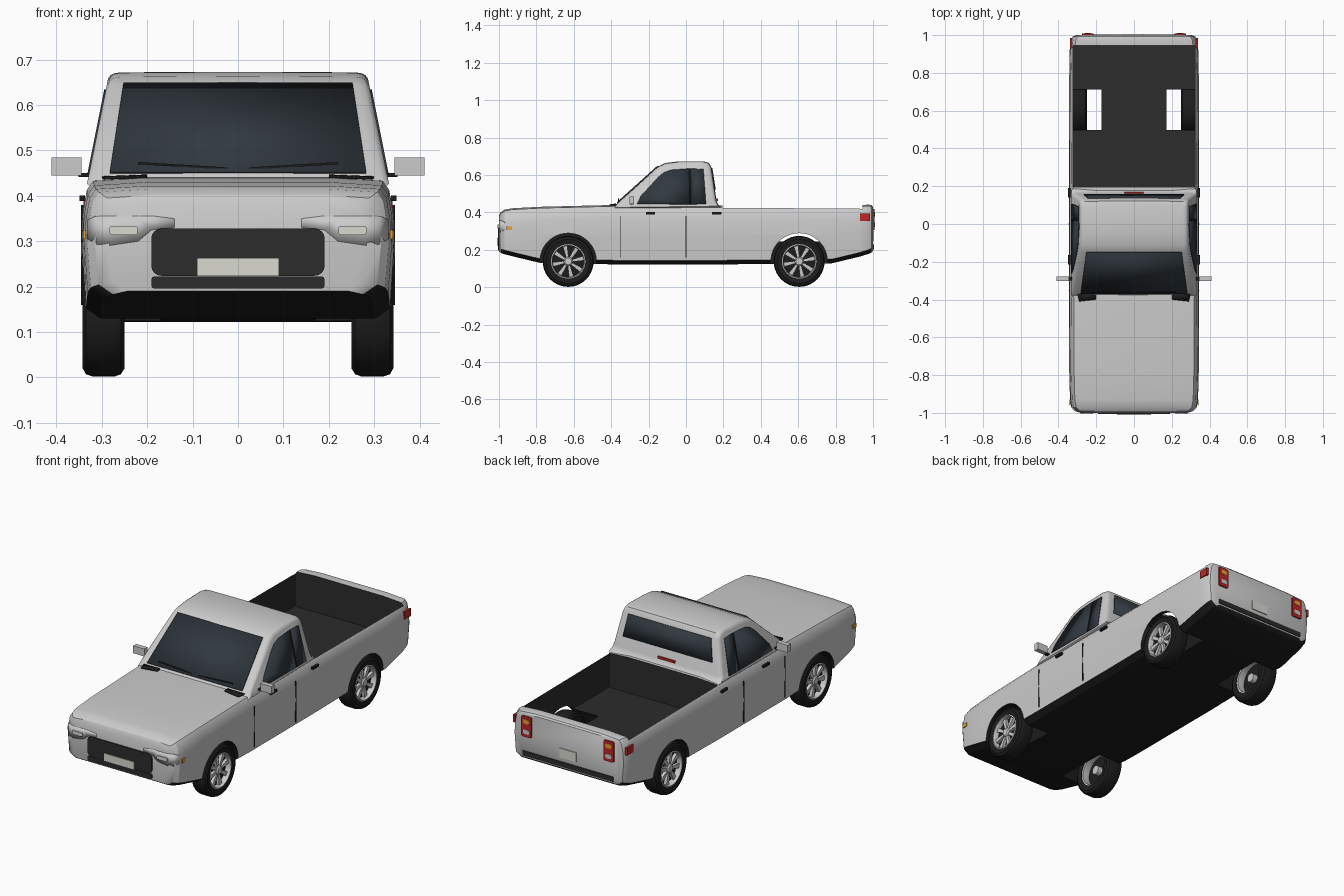
import bpy, bmesh, math
from mathutils import Vector

if "Cube" in bpy.data.objects:
    bpy.data.objects.remove(bpy.data.objects["Cube"])

def mat(name, r, g, b):
    m = bpy.data.materials.new(name)
    m.diffuse_color = (r, g, b, 1)
    m.use_nodes = True
    m.node_tree.nodes["Principled BSDF"].inputs["Base Color"].default_value = m.diffuse_color
    return m

PAINT = mat("paint", .6, .6, .6)
BLACK = mat("black_plastic", .012, .012, .012)
DARK = mat("bed_liner", .025, .025, .025)
GLASS = mat("tinted_glass", .03, .04, .05)
RED = mat("red_lens", .5, .02, .02)
ORANGE = mat("orange_lens", .8, .35, .03)
PALE = mat("pale_lens", .72, .72, .74)
PLATE = mat("plate", .7, .7, .64)
AXLES = (-.63, .605)
AXLE_Z = .138

def select(ob):
    bpy.ops.object.select_all(action='DESELECT')
    ob.select_set(True)
    bpy.context.view_layer.objects.active = ob

def finish(bm, name, m=None, mirror=False, angle=35, loc=(0, 0, 0)):
    bmesh.ops.recalc_face_normals(bm, faces=bm.faces)
    me = bpy.data.meshes.new(name)
    bm.to_mesh(me)
    bm.free()
    ob = bpy.data.objects.new(name, me)
    bpy.context.collection.objects.link(ob)
    ob.location = loc
    if m:
        me.materials.append(m)
    select(ob)
    bpy.ops.object.shade_smooth_by_angle(angle=math.radians(angle))
    if mirror:
        ob.modifiers.new("mirror", 'MIRROR').use_mirror_merge = False
    return ob

def loft(rings, caps=True, loop=False):
    bm = bmesh.new()
    vs = [[bm.verts.new(p) for p in r] for r in rings]
    n = len(vs[0])
    pairs = list(zip(vs, vs[1:])) + ([(vs[-1], vs[0])] if loop else [])
    for a, b in pairs:
        for i in range(n):
            j = (i + 1) % n
            bm.faces.new((a[i], a[j], b[j], b[i]))
    if caps and not loop:
        bm.faces.new(vs[0])
        bm.faces.new(vs[-1])
    return bm

def box(name, c, s, m=None, mirror=False, bevel=0, rot=0):
    bm = bmesh.new()
    bmesh.ops.create_cube(bm, size=1)
    for v in bm.verts:
        v.co = Vector((v.co.x * s[0], v.co.y * s[1], v.co.z * s[2]))
    if bevel:  # round the outline seen from the front
        ed = [e for e in bm.edges if abs((e.verts[0].co - e.verts[1].co).normalized().y) > .9]
        bmesh.ops.bevel(bm, geom=ed, offset=bevel, segments=4, profile=.5, affect='EDGES')
    ca, sa = math.cos(rot), math.sin(rot)
    for v in bm.verts:
        x, y, z = v.co
        v.co = Vector((x * ca + z * sa, y, z * ca - x * sa)) + Vector(c)
    return finish(bm, name, m, mirror)

def panel(name, pts, m, mirror=False, t=.006):
    bm = bmesh.new()
    bm.faces.new([bm.verts.new(p) for p in pts])
    ob = finish(bm, name, m)
    sol = ob.modifiers.new("thickness", 'SOLIDIFY')
    sol.thickness, sol.offset = t, 0
    if mirror:
        ob.modifiers.new("mirror", 'MIRROR').use_mirror_merge = False
    return ob

# Lower body: cross-sections lofted from nose to tail
def section(y, w, zb, zt):
    right = [(w - .04, zb), (w - .008, zb + .022), (w, (zb + zt) / 2), (w - .004, zt - .07),
             (w - .012, zt - .025), (w - .026, zt - .005), (w * .6, zt + .002)]
    return [(x, y, z) for x, z in right] + [(-x, y, z) for x, z in reversed(right)]

STATIONS = [(-1, .285, .19, .38), (-.99, .315, .183, .4), (-.97, .332, .176, .413), (-.93, .339, .166, .42),
            (-.78, .343, .13, .428), (-.38, .345, .122, .438), (-.3, .345, .122, .435), (.2, .345, .122, .434),
            (.78, .343, .128, .433), (.93, .34, .164, .436), (.975, .334, .178, .44), (.993, .324, .186, .436),
            (1, .305, .195, .428)]
body = finish(loft([section(*s) for s in STATIONS]), "body", PAINT)

# Cut the cargo bed and the wheel wells
cutters = [box("bed_cutter", (0, .57, .445), (.644, .75, .40))]
for y in AXLES:
    for s in (-1, 1):
        bpy.ops.mesh.primitive_cylinder_add(vertices=48, radius=.151, depth=.25,
                                            location=(s * .297, y, AXLE_Z), rotation=(0, math.pi / 2, 0))
        cutters.append(bpy.context.object)
for c in cutters:
    c.hide_render = True
    b = body.modifiers.new("cut", 'BOOLEAN')
    b.operation, b.solver, b.object = 'DIFFERENCE', 'EXACT', c
    select(body)
    bpy.ops.object.modifier_apply(modifier=b.name)
for c in cutters:
    bpy.data.objects.remove(c, do_unlink=True)
body.data.materials.clear()
for m in (PAINT, DARK, BLACK):
    body.data.materials.append(m)
for p in body.data.polygons:
    c, n = p.center, p.normal
    p.material_index = 0
    if abs(c.x) < .3225 and .194 < c.y < .946 and .2 < c.z < .425:
        p.material_index = 1
    elif n.z < -.5 and c.z < .22:
        p.material_index = 2
    elif abs(c.x) < .335 and min(math.hypot(c.y - a, c.z - AXLE_Z) for a in AXLES) < .152:
        p.material_index = 2
select(body)
bpy.ops.object.shade_smooth_by_angle(angle=math.radians(30))

# Cab: side profile swept across, leaning inward with height
def side_x(z):
    return .332 - (z - .43) * .2

PROFILE = [(-.39, .42), (-.365, .45), (-.15, .644), (-.11, .662), (-.04, .671), (.09, .672), (.12, .664),
           (.135, .64), (.162, .46), (.172, .44), (.193, .425)]
rings = []
for u, inset in ((-1, .02), (-.985, .009), (-.96, .003), (-.91, 0), (0, -.002),
                 (.91, 0), (.96, .003), (.985, .009), (1, .02)):
    ring = []
    for y, z in PROFILE:
        d = (Vector((-.05, .54)) - Vector((y, z))).normalized() * inset
        ring.append((u * side_x(z + d.y), y + d.x, z + d.y))
    rings.append(ring)
finish(loft(rings), "cab", PAINT)

# Windows
panel("windshield", [(-.282, -.368, .452), (.282, -.368, .452), (.252, -.15, .648), (-.252, -.15, .648)], GLASS)
panel("rear_window", [(-.265, .156, .52), (.265, .156, .52), (.245, .138, .638), (-.245, .138, .638)], GLASS)
def side_panel(name, pts, m, off=.001):
    panel(name, [(side_x(z) + off, y, z) for y, z in pts], m, True, .005)
side_panel("door_window", [(-.262, .445), (-.24, .49), (-.16, .578), (-.12, .612), (-.08, .627), (.016, .634),
                           (.02, .443)], GLASS)
side_panel("quarter_window", [(.027, .443), (.025, .634), (.093, .632), (.107, .445)], GLASS)
side_panel("window_divider", [(.018, .443), (.016, .634), (.027, .634), (.029, .443)], BLACK, .0005)

# Cowl, wipers, mirrors, handles and door seams
panel("cowl_vent", [(.2, -.4, .442), (.29, -.41, .439), (.3, -.37, .44), (.2, -.375, .444)], BLACK, True)
for x in (-.12, .12):
    box("wiper", (x, -.36, .466), (.2, .006, .005), BLACK, rot=.06 if x < 0 else -.06)
box("mirror", (.378, -.29, .465), (.066, .026, .04), PAINT, True)
box("mirror_arm", (.336, -.29, .446), (.03, .018, .008), BLACK, True)
for y in (-.19, .165):
    box("door_handle", (.343, y, .395), (.012, .05, .012), BLACK, True)
for y in (-.35, 0):
    box("door_seam", (.343, y, .27), (.005, .003, .22), BLACK, True)

# Front: grille, lower intake, plate, headlights and markers
box("grille", (0, -1, .276), (.382, .012, .104), DARK, bevel=.022)
box("lower_intake", (0, -.999, .209), (.382, .012, .027), DARK, bevel=.008)
box("front_plate", (0, -1.0, .243), (.18, .02, .04), PLATE)
bm = bmesh.new()
cols = [(.14, -1.001, .33, .35), (.19, -1.001, .325, .356), (.22, -1.001, .3, .356), (.28, -1.001, .291, .356),
        (.312, -.991, .293, .356), (.331, -.972, .305, .348)]
lens = [[bm.verts.new((x, y, z)) for z in (lo, hi)] for x, y, lo, hi in cols]
for a, b in zip(lens, lens[1:]):
    bm.faces.new((a[0], b[0], b[1], a[1]))
light = finish(bm, "headlight", PALE)
light.modifiers.new("thickness", 'SOLIDIFY').thickness = .006
light.modifiers.new("mirror", 'MIRROR').use_mirror_merge = False
box("headlamp_bulb", (.252, -1, .324), (.062, .014, .02), PLATE, True, bevel=.006)
box("side_marker", (.338, -.945, .315), (.006, .03, .02), ORANGE, True)

# Rear: lamps, plate, bumper strip and brake light
box("tail_light", (.245, 1, .362), (.06, .016, .11), RED, True, bevel=.008)
for z in (.39, .335):
    box("tail_light_lens", (.245, 1.004, z), (.036, .012, .024), PALE if z < .36 else ORANGE, True, bevel=.008)
box("side_tail_light", (.334, .957, .375), (.012, .055, .04), RED, True)
box("rear_plate", (0, .999, .275), (.1, .012, .05), PLATE)
box("bumper_strip", (0, .998, .215), (.54, .012, .026), DARK)
box("brake_light", (0, .164, .468), (.1, .012, .012), RED)

# Wheels: lathed tyre, rim and disc with flat spokes
def lathe(name, prof, m, loc, closed=True, n=40):
    rings = [[(x, r * math.cos(2 * math.pi * i / n), r * math.sin(2 * math.pi * i / n)) for i in range(n)]
             for r, x in prof]
    return finish(loft(rings, loop=closed), name, m, True, loc=loc)

for y in AXLES:
    loc = (0, y, AXLE_Z)
    lathe("tyre", [(.09, .252), (.118, .25), (.131, .258), (.136, .272), (.136, .32), (.131, .335),
                   (.118, .342), (.092, .338)], BLACK, loc)
    lathe("rim", [(.092, .254), (.092, .338), (.087, .34), (.083, .332), (.083, .258)], PAINT, loc)
    lathe("wheel_disc", [(.085, .298), (.085, .31)], BLACK, loc, False)
    lathe("hub", [(.024, .27), (.024, .328), (.018, .334)], PAINT, loc, False, 20)
    bm = bmesh.new()
    for k in range(8):
        a = 2 * math.pi * k / 8 + .2
        d, t = Vector((0, math.cos(a), math.sin(a))), Vector((0, -math.sin(a), math.cos(a)))
        quad = [d * .015 + t * .006, d * .086 + t * .012, d * .086 - t * .012, d * .015 - t * .006]
        lo, hi = [[bm.verts.new(q + Vector((x, 0, 0))) for q in quad] for x in (.308, .326)]
        bm.faces.new(lo)
        bm.faces.new(hi)
        for i in range(4):
            j = (i + 1) % 4
            bm.faces.new((lo[i], lo[j], hi[j], hi[i]))
    finish(bm, "spokes", PAINT, True, loc=loc)
